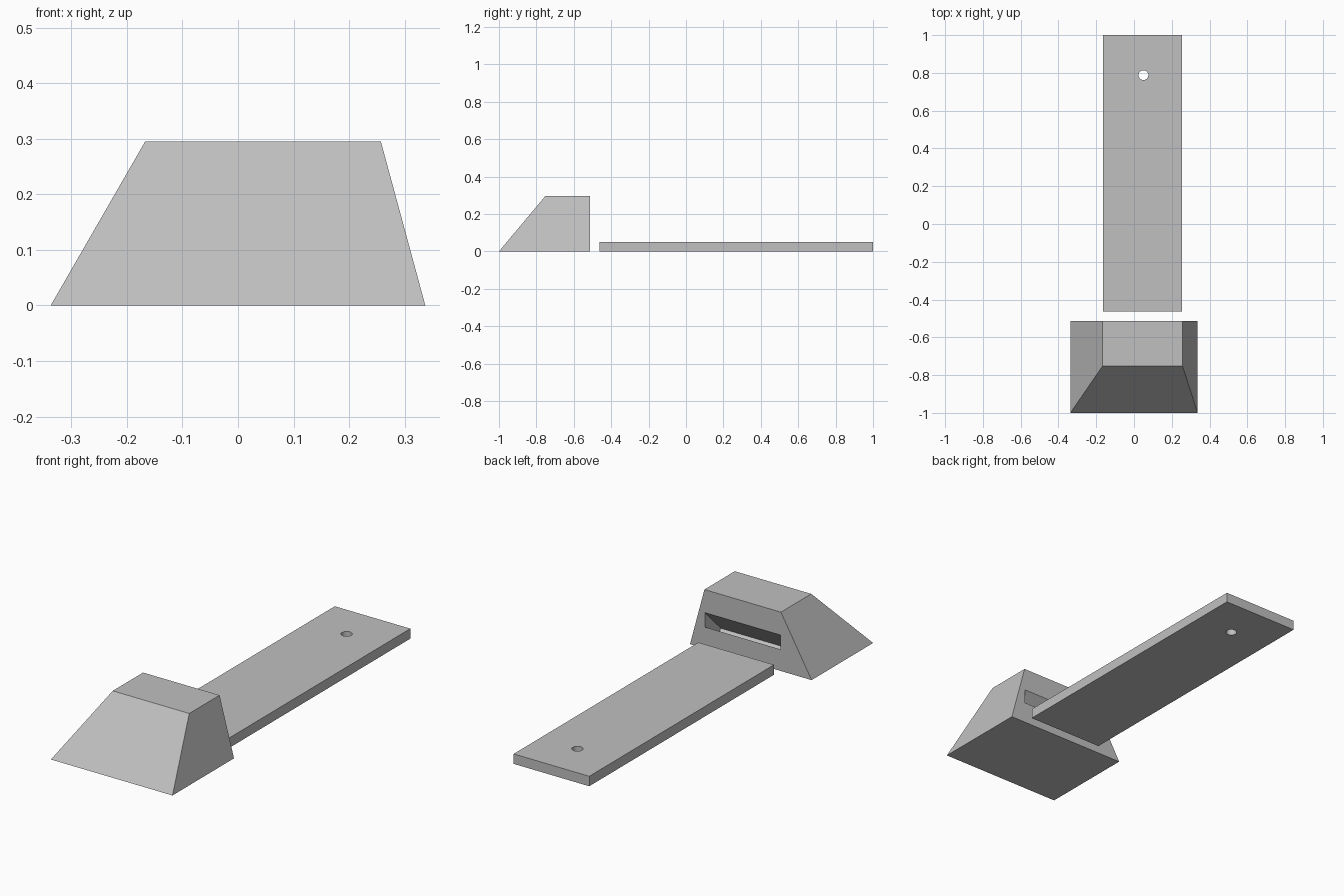
import bpy, bmesh, math
from mathutils import Vector

if "Cube" in bpy.data.objects:
    bpy.data.objects.remove(bpy.data.objects["Cube"])

grey = bpy.data.materials.new("plain grey")
grey.diffuse_color = (0.53, 0.53, 0.53, 1)
grey.use_nodes = True
grey.node_tree.nodes["Principled BSDF"].inputs["Base Color"].default_value = grey.diffuse_color


def prism(name, near, far):
    """Solid between two matching rings of points."""
    bm = bmesh.new()
    a = [bm.verts.new(p) for p in near]
    b = [bm.verts.new(p) for p in far]
    n = len(a)
    bm.faces.new(a)
    bm.faces.new(b[::-1])
    for i in range(n):
        j = (i + 1) % n
        bm.faces.new((a[j], a[i], b[i], b[j]))
    bmesh.ops.recalc_face_normals(bm, faces=bm.faces)
    mesh = bpy.data.meshes.new(name)
    bm.to_mesh(mesh)
    bm.free()
    mesh.materials.append(grey)
    obj = bpy.data.objects.new(name, mesh)
    bpy.context.collection.objects.link(obj)
    return obj


def cut(target, cutter):
    mod = target.modifiers.new("cut", 'BOOLEAN')
    mod.operation = 'DIFFERENCE'
    mod.solver = 'EXACT'
    mod.object = cutter
    cutter.hide_render = True
    cutter.hide_viewport = True


def rect(x0, x1, y0, y1, z):
    return [(x0, y0, z), (x1, y0, z), (x1, y1, z), (x0, y1, z)]


LEFT, RIGHT, BACK = -0.167, 0.257, -0.513

# Wedge-shaped block with sloping front and sides
block = prism("wedge_block",
              rect(-0.337, 0.337, -1.0, BACK, 0),
              rect(LEFT, RIGHT, -0.753, BACK, 0.295))

# Slot running down into the block from its back face at 45 degrees
d = Vector((0, -1, -1)).normalized()
up = Vector((0, -1, 1)).normalized() * 0.051
top = Vector((0, BACK, 0.18))
profile = [top - d * 0.1, top + d * 0.18, top + d * 0.18 - up, top - d * 0.1 - up]
slot = prism("slot_cutter",
             [p + Vector((LEFT + 0.002, 0, 0)) for p in profile],
             [p + Vector((RIGHT - 0.002, 0, 0)) for p in profile])
cut(block, slot)

# Flat bar lying behind the block
bar = prism("flat_bar",
            rect(LEFT + 0.003, RIGHT - 0.002, -0.462, 1.0, 0),
            rect(LEFT + 0.003, RIGHT - 0.002, -0.462, 1.0, 0.05))

# Round hole near the far end of the bar
ring = [(0.05 + 0.026 * math.cos(math.tau * i / 32),
         0.788 + 0.026 * math.sin(math.tau * i / 32)) for i in range(32)]
hole = prism("hole_cutter", [(x, y, -0.05) for x, y in ring],
             [(x, y, 0.1) for x, y in ring])
cut(bar, hole)
